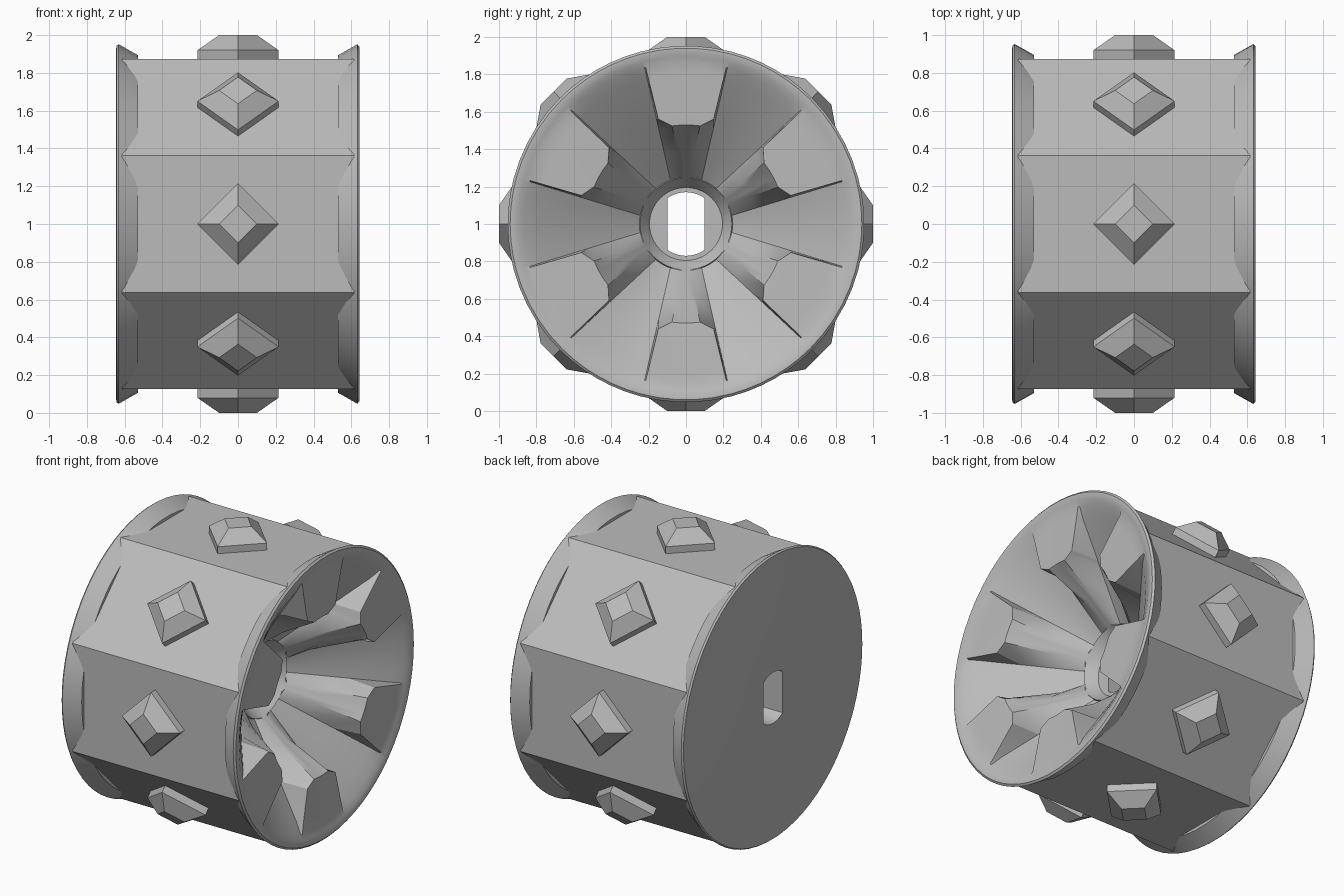
import bpy, bmesh, math
from math import sin, cos, asin, acos, radians

if "Cube" in bpy.data.objects:
    bpy.data.objects.remove(bpy.data.objects["Cube"])

grey = bpy.data.materials.new("plain_grey")
grey.diffuse_color = (0.5, 0.5, 0.5, 1)
grey.use_nodes = True
grey.node_tree.nodes["Principled BSDF"].inputs["Base Color"].default_value = grey.diffuse_color
CZ = 1.0  # axle height


def finish(name, bm, smooth=True):
    bmesh.ops.recalc_face_normals(bm, faces=bm.faces)
    me = bpy.data.meshes.new(name)
    bm.to_mesh(me)
    bm.free()
    me.materials.append(grey)
    ob = bpy.data.objects.new(name, me)
    bpy.context.collection.objects.link(ob)
    if smooth:
        bpy.context.view_layer.objects.active = ob
        ob.select_set(True)
        bpy.ops.object.shade_smooth_by_angle(angle=radians(28))
        ob.select_set(False)
    return ob


def polar(x, r, a):
    return (x, r * cos(a), CZ + r * sin(a))


# Stations: six 60 degree periods, each one rib followed by one scooped sector
PLAIN = [-15, -9, -3, 3, 9, 15, 20, 25, 30, 35, 40]


def plain_ring(x, r):
    return [polar(x, r, radians(30 + 60 * k + d)) for k in range(6) for d in PLAIN]


def bowl_ring(r, x_sector, x_rib, top):
    """Ring across the bowl; ribs have half width 'top' at their crest."""
    e = asin((0.027 + 0.225 * r) / r)
    t = asin(top / r)
    rib = [(-e, x_sector), (-t, x_rib), (-t / 3, x_rib),
           (t / 3, x_rib), (t, x_rib), (e, x_sector)]
    gap = radians(60) - 2 * e
    scoop = [(e + gap * i / 6, x_sector) for i in range(1, 6)]
    return [polar(x, r, radians(30 + 60 * k) + a)
            for k in range(6) for a, x in rib + scoop]


def hole_ring(x):
    """Round hole with two flat sides."""
    corner = acos(0.1 / 0.17)
    pts = []
    for k in range(6):
        for d in PLAIN:
            a = radians(30 + 60 * k + d)
            for c in (corner, math.pi - corner, math.pi + corner, 2 * math.pi - corner):
                if abs((a - c + math.pi) % (2 * math.pi) - math.pi) < radians(2.6):
                    a = c
            pts.append(polar(x, min(0.17, 0.1 / max(abs(cos(a)), 1e-6)), a))
    return pts


# Wheel core: axle hole, ribbed bowl, rims and flared flanges in one closed skin
rings = [
    hole_ring(-0.645), hole_ring(0.12),
    plain_ring(0.12, 0.195), plain_ring(0.15, 0.215), plain_ring(0.19, 0.245),
    bowl_ring(0.25, 0.18, 0.20, 0.02),
    bowl_ring(0.38, 0.275, 0.36, 0.045),
    bowl_ring(0.53, 0.385, 0.615, 0.075),
    bowl_ring(0.58, 0.42, 0.618, 0.148),
    bowl_ring(0.80, 0.58, 0.623, 0.20),
    bowl_ring(0.865, 0.618, 0.626, 0.215),
    plain_ring(0.634, 0.895), plain_ring(0.643, 0.925), plain_ring(0.643, 0.94),
    plain_ring(0.632, 0.953), plain_ring(0.53, 0.895), plain_ring(0.53, 0.86),
    plain_ring(-0.53, 0.86), plain_ring(-0.53, 0.895), plain_ring(-0.632, 0.953),
    plain_ring(-0.643, 0.945), plain_ring(-0.645, 0.93),
]
bm = bmesh.new()
loops = [[bm.verts.new(p) for p in ring] for ring in rings]
n = len(loops[0])
for a, b in zip(loops, loops[1:] + loops[:1]):
    for i in range(n):
        j = (i + 1) % n
        bm.faces.new((a[i], a[j], b[j], b[i]))
finish("wheel_core", bm)

# Eight-sided tread drum
bm = bmesh.new()
ends = [[bm.verts.new(polar(x, 0.945, radians(22.5 + 45 * k))) for k in range(8)]
        for x in (-0.614, 0.614)]
for k in range(8):
    j = (k + 1) % 8
    bm.faces.new((ends[0][k], ends[0][j], ends[1][j], ends[1][k]))
drum = finish("tread_drum", bm, False)

# Diamond studs, one on each flat of the drum
for s in range(8):
    a = radians(45 * s)
    bm = bmesh.new()
    rows = []
    for r, h in ((0.865, 0.215), (0.92, 0.215), (1.0, 0.1)):
        rows.append([bm.verts.new((u, r * cos(a) - v * sin(a), CZ + r * sin(a) + v * cos(a)))
                     for u, v in ((h, 0), (0, h), (-h, 0), (0, -h))])
    for p, q in zip(rows, rows[1:]):
        for i in range(4):
            j = (i + 1) % 4
            bm.faces.new((p[i], p[j], q[j], q[i]))
    bm.faces.new(rows[0][::-1])
    bm.faces.new(rows[2])
    finish(f"tread_stud_{s + 1}", bm, False)
